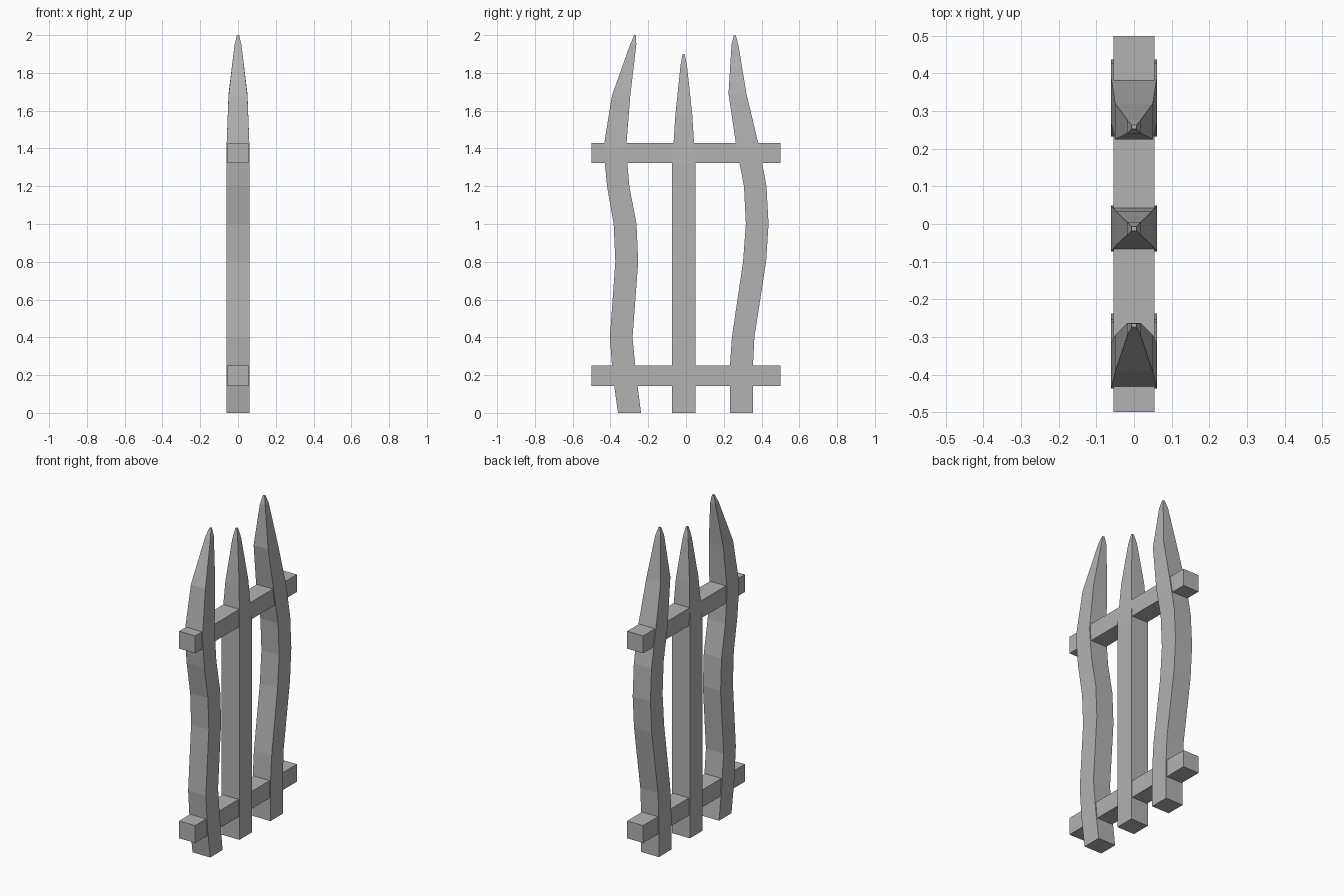
import bpy, bmesh

if "Cube" in bpy.data.objects:
    bpy.data.objects.remove(bpy.data.objects["Cube"])

wood = bpy.data.materials.new("weathered_grey")
wood.diffuse_color = (0.45, 0.45, 0.45, 1)
wood.use_nodes = True
wood.node_tree.nodes["Principled BSDF"].inputs["Base Color"].default_value = wood.diffuse_color


def loft(name, rings):
    """Square-section picket; each ring is (z, y_min, y_max, half_x)."""
    bm = bmesh.new()
    loops = [[bm.verts.new((sx * hx, y, z))
              for sx, y in ((-1, y0), (1, y0), (1, y1), (-1, y1))]
             for z, y0, y1, hx in rings]
    for a, b in zip(loops, loops[1:]):
        for i in range(4):
            j = (i + 1) % 4
            bm.faces.new((a[i], a[j], b[j], b[i]))
    bm.faces.new(loops[0][::-1])
    bm.faces.new(loops[-1])
    bmesh.ops.recalc_face_normals(bm, faces=bm.faces)
    mesh = bpy.data.meshes.new(name)
    bm.to_mesh(mesh)
    bm.free()
    mesh.materials.append(wood)
    bpy.context.collection.objects.link(bpy.data.objects.new(name, mesh))


W = 0.061  # picket half thickness

# Wavy picket leaning outward then curling in
loft("front_picket", [
    (0, -.36, -.238, W), (.2, -.388, -.264, W), (.4, -.403, -.283, W),
    (.8, -.374, -.253, W), (1.0, -.383, -.262, W), (1.2, -.418, -.30, W),
    (1.4, -.437, -.317, W), (1.68, -.392, -.295, .05),
    (1.95, -.296, -.263, .018), (2.0, -.274, -.265, .006)])

# Straight middle picket
loft("middle_picket", [
    (0, -.073, .049, W), (1.32, -.073, .049, W), (1.58, -.056, .033, .047),
    (1.84, -.029, .005, .018), (1.9, -.018, -.007, .006)])

# Strongly bowed picket
loft("back_picket", [
    (0, .232, .354, W), (.24, .232, .354, W), (.4, .243, .362, W),
    (.8, .302, .424, W), (1.0, .317, .437, W), (1.2, .307, .426, W),
    (1.4, .268, .389, W), (1.69, .225, .320, .05),
    (1.95, .241, .277, .018), (2.0, .253, .263, .006)])

# Cross rails
for name, z in (("lower_rail", .142), ("upper_rail", 1.322)):
    loft(name, [(z, -.5, .5, .055), (z + .108, -.5, .5, .055)])
